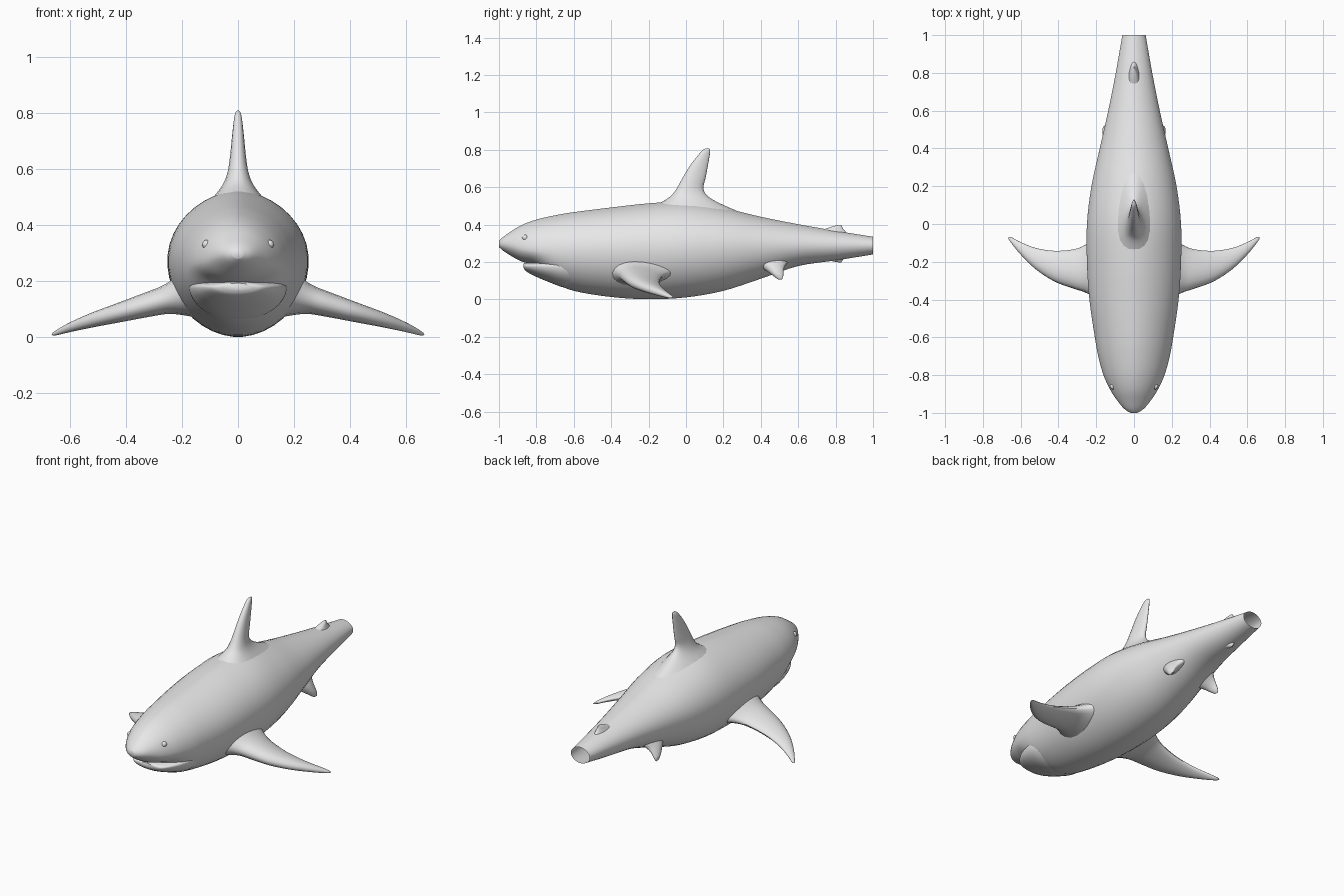
import bpy
import bmesh
from math import cos, sin, pi, radians
from mathutils import Vector

if "Cube" in bpy.data.objects:
    bpy.data.objects.remove(bpy.data.objects["Cube"], do_unlink=True)

grey = bpy.data.materials.new("shark grey")
grey.use_nodes = True
grey.diffuse_color = (0.8, 0.8, 0.8, 1)
grey.node_tree.nodes["Principled BSDF"].inputs["Base Color"].default_value = (0.8, 0.8, 0.8, 1)


def refine(stations, steps=4):
    """Catmull-Rom interpolation between rows of numbers."""
    out = []
    last = len(stations) - 1
    for i in range(last):
        rows = [stations[max(0, min(last, i + k))] for k in (-1, 0, 1, 2)]
        for s in range(steps):
            t = s / steps
            out.append([0.5 * (2 * b + (c - a) * t + (2 * a - 5 * b + 4 * c - d) * t * t
                               + (3 * b - a - 3 * c + d) * t ** 3)
                        for a, b, c, d in zip(*rows)])
    return out + [list(stations[-1])]


def finish(bm, name):
    bmesh.ops.recalc_face_normals(bm, faces=bm.faces)
    mesh = bpy.data.meshes.new(name)
    bm.to_mesh(mesh)
    bm.free()
    mesh.materials.append(grey)
    obj = bpy.data.objects.new(name, mesh)
    bpy.context.collection.objects.link(obj)
    bpy.ops.object.select_all(action='DESELECT')
    obj.select_set(True)
    bpy.context.view_layer.objects.active = obj
    bpy.ops.object.shade_smooth_by_angle(angle=radians(50))
    return obj


def loft(name, rings, cap_start=True, cap_end=True):
    bm = bmesh.new()
    loops = [[bm.verts.new(p) for p in ring] for ring in rings]
    n = len(loops[0])
    for a, b in zip(loops, loops[1:]):
        for i in range(n):
            j = (i + 1) % n
            bm.faces.new((a[i], a[j], b[j], b[i]))
    if cap_start:
        bm.faces.new(loops[0])
    if cap_end:
        bm.faces.new(loops[-1])
    return finish(bm, name)


def body_ring(row, n=40):
    """Cross-section that is slightly pinched along the back."""
    y, w, low, mid, top = row
    ring = []
    for k in range(n):
        a = 2 * pi * (k + 0.5) / n
        c, s = cos(a), sin(a)
        pinch = 1.15 if s > 0 else 1.05
        x = w * abs(c) ** pinch * (1 if c > 0 else -1)
        ring.append((x, y, mid + s * ((top - mid) if s > 0 else (mid - low))))
    return ring


def fin_ring(lead, trail, thick, n=20):
    """Aerofoil from leading to trailing edge; thick is the half-thickness vector."""
    lead, trail, thick = Vector(lead), Vector(trail), Vector(thick)
    ring = []
    for k in range(n):
        a = 2 * pi * k / n
        u = (1 - cos(a)) / 2
        ring.append(lead.lerp(trail, u) + thick * sin(a) * (1.2 - 0.45 * u))
    return ring


# Body: y, half-width, bottom, widest height, top; the tail end stays open
body = [
    (-1.0, 0.018, 0.28, 0.295, 0.312),
    (-0.98, 0.05, 0.262, 0.295, 0.332),
    (-0.94, 0.085, 0.235, 0.29, 0.36),
    (-0.88, 0.125, 0.203, 0.275, 0.397),
    (-0.8, 0.162, 0.175, 0.265, 0.427),
    (-0.7, 0.19, 0.09, 0.26, 0.45),
    (-0.6, 0.208, 0.045, 0.26, 0.467),
    (-0.4, 0.237, 0.012, 0.265, 0.492),
    (-0.2, 0.25, 0.0, 0.27, 0.514),
    (0.0, 0.25, 0.01, 0.275, 0.522),
    (0.2, 0.226, 0.045, 0.28, 0.49),
    (0.4, 0.182, 0.11, 0.285, 0.442),
    (0.6, 0.137, 0.178, 0.288, 0.402),
    (0.8, 0.097, 0.208, 0.288, 0.367),
    (1.0, 0.062, 0.24, 0.288, 0.335),
]
loft("body", [body_ring(r) for r in refine(body)], cap_end=False)

# Lower jaw tucked under the snout
jaw = [
    (-0.868, 0.05, 0.168, 0.18, 0.192),
    (-0.855, 0.09, 0.15, 0.178, 0.196),
    (-0.81, 0.128, 0.125, 0.18, 0.2),
    (-0.74, 0.16, 0.095, 0.18, 0.21),
    (-0.64, 0.175, 0.06, 0.18, 0.22),
    (-0.5, 0.15, 0.045, 0.18, 0.22),
]
loft("lower_jaw", [body_ring(r) for r in refine(jaw)])

# Dorsal fin: height, leading y, trailing y, half-thickness
dorsal = [
    (0.45, -0.26, 0.33, 0.135),
    (0.5, -0.17, 0.21, 0.088),
    (0.545, -0.09, 0.125, 0.054),
    (0.59, -0.052, 0.093, 0.037),
    (0.65, -0.018, 0.105, 0.028),
    (0.72, 0.025, 0.118, 0.021),
    (0.78, 0.072, 0.128, 0.014),
    (0.8, 0.092, 0.129, 0.009),
    (0.807, 0.105, 0.124, 0.003),
]
loft("dorsal_fin", [fin_ring((0, a, z), (0, b, z), (t, 0, 0)) for z, a, b, t in refine(dorsal)])

# Small second dorsal fin and its counterpart underneath
for name, base, tip in (("second_dorsal_fin", 0.345, 0.398), ("anal_fin", 0.235, 0.198)):
    rows = [(base, 0.66, 0.87, 0.04), ((base + tip) / 2, 0.73, 0.845, 0.024),
            (tip * 0.8 + base * 0.2, 0.775, 0.835, 0.014), (tip, 0.815, 0.83, 0.004)]
    loft(name, [fin_ring((0, a, z), (0, b, z), (t, 0, 0)) for z, a, b, t in refine(rows)])

# Pectoral fins: x, leading y, trailing y, middle z, half-thickness
pectoral = [
    (0.15, -0.44, -0.02, 0.15, 0.085),
    (0.21, -0.39, -0.075, 0.143, 0.066),
    (0.26, -0.362, -0.112, 0.132, 0.05),
    (0.32, -0.342, -0.134, 0.116, 0.043),
    (0.42, -0.305, -0.142, 0.088, 0.034),
    (0.52, -0.24, -0.127, 0.06, 0.025),
    (0.6, -0.162, -0.096, 0.034, 0.016),
    (0.65, -0.1, -0.07, 0.014, 0.008),
    (0.664, -0.08, -0.07, 0.009, 0.002),
]
# Pelvic fins: x, leading y, trailing y, z, half-thickness
pelvic = [
    (0.085, 0.34, 0.56, 0.215, 0.045),
    (0.118, 0.395, 0.53, 0.18, 0.034),
    (0.14, 0.435, 0.522, 0.153, 0.024),
    (0.156, 0.47, 0.52, 0.125, 0.015),
    (0.162, 0.492, 0.514, 0.108, 0.004),
]
for side, m in (("left", 1), ("right", -1)):
    loft(side + "_pectoral_fin",
         [fin_ring((m * x, a, z), (m * x, b, z), (m * t * 0.25, 0, t))
          for x, a, b, z, t in refine(pectoral)])
    loft(side + "_pelvic_fin",
         [fin_ring((m * x, a, z), (m * x, b, z), (m * t * 0.8, 0, t * 0.6))
          for x, a, b, z, t in refine(pelvic)])
    # Eye bead set into the side of the head
    bm = bmesh.new()
    bmesh.ops.create_uvsphere(bm, u_segments=16, v_segments=10, radius=0.016)
    bmesh.ops.translate(bm, verts=bm.verts, vec=(m * 0.112, -0.86, 0.33))
    finish(bm, side + "_eye")
